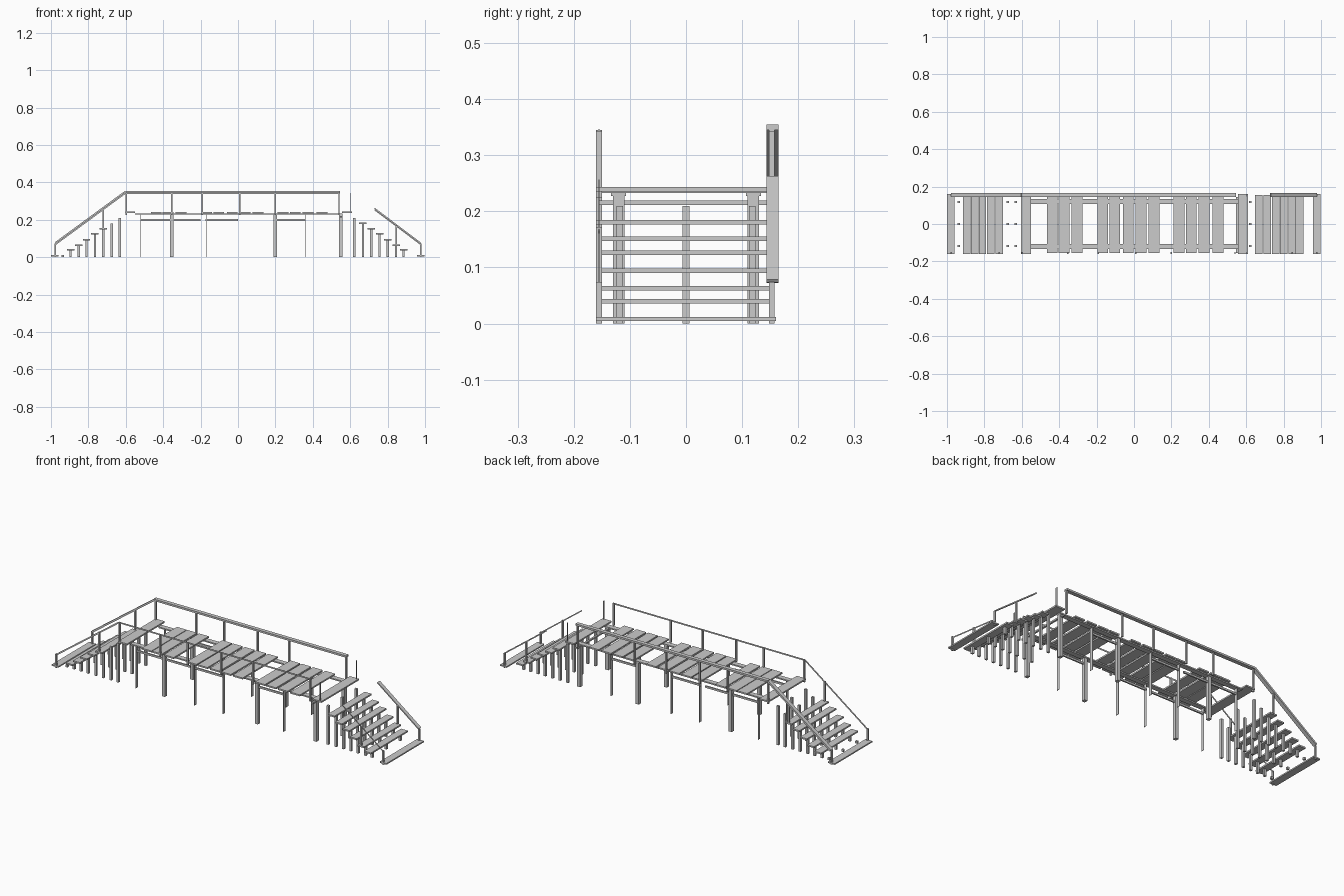
import bpy, bmesh
from mathutils import Vector


def box(name, x0, x1, y0, y1, z0, z1):
    bar(name, ((x0 + x1) / 2, (y0 + y1) / 2, z0), ((x0 + x1) / 2, (y0 + y1) / 2, z1), x1 - x0, y1 - y0)


def bar(name, a, b, w, d):
    # straight bar from a to b, width d across y, w in the xz plane
    a, b = Vector(a), Vector(b)
    t = (b - a).normalized()
    n = Vector((t.z, 0, -t.x)) * w / 2
    s = Vector((0, d / 2, 0))
    bm = bmesh.new()
    r = [[bm.verts.new(p + i * n + j * s) for i, j in ((-1, -1), (1, -1), (1, 1), (-1, 1))] for p in (a, b)]
    bm.faces.new(r[0][::-1])
    bm.faces.new(r[1])
    for i in range(4):
        j = (i + 1) % 4
        bm.faces.new((r[0][i], r[0][j], r[1][j], r[1][i]))
    bmesh.ops.recalc_face_normals(bm, faces=bm.faces)
    me = bpy.data.meshes.new(name)
    bm.to_mesh(me)
    bm.free()
    bpy.context.collection.objects.link(bpy.data.objects.new(name, me))


# deck planks, with gaps left by missing boards
for x in (-.437, -.375, -.305, -.167, -.103, -.031, .037, .107, .24, .306, .375, .449):
    box("deck_plank", x - .029, x + .029, -.155, .145, .233, .241)
for x in (-.577, .583):
    box("deck_end_plank", x - .027, x + .027, -.16, .16, .235, .243)

# long beams under the deck and lower braces
for y in (-.12, .12):
    box("deck_beam", -.55, .56, y - .0135, y + .0135, .227, .234)
    for x0, x1 in ((-.52, -.20), (-.175, 0), (.205, .36)):
        box("lower_brace", x0, x1, y - .004, y + .004, .194, .204)
    # main supports, and thin slats at the brace ends
    for x in (-.355, .2, .55):
        box("deck_post", x - .009, x + .009, y - .01, y + .01, 0, .228)
    for x in (-.52, -.17, 0, .36):
        box("thin_deck_post", x - .0008, x + .0008, y - .009, y + .009, 0, .228)
box("cross_joist", .545, .555, -.155, .145, .211, .219)

# stairs: treads on rows of three slim posts
right = [(.885, .04), (.845, .063), (.8, .094), (.757, .126), (.713, .151), (.668, .181)]
left = [(-.895, .04), (-.852, .063), (-.81, .094), (-.765, .126), (-.72, .151)]
for x, z in right + left:
    box("stair_tread", x - .02, x + .02, -.16, .155, z - .004, z + .004)
for x, z in right + left + [(.622, .213), (-.632, .213), (-.675, .183)]:
    for y in (-.118, 0, .118):
        box("stair_post", x - .006, x + .006, y - .006, y + .006, 0, z - .003)
for x in (-.98, .978):
    box("ground_tread", x - .02, x + .02, -.16, .16, .005, .012)
for y in (-.118, 0, .118):
    box("ground_stub", -.943, -.931, y - .006, y + .006, 0, .012)

# handrails: broad at the back, thin strips at the front
for y, d, w, drop in ((.154, .021, .01, 0), (-.155, .0015, .008, .007)):
    path = [(-.976, y, .076 - drop), (-.602, y, .35 - drop), (.545, y, .35 - drop)]
    for a, b in zip(path, path[1:]):
        bar("handrail", a, b, w, d)
    bar("stair_handrail", (.976, y, .076 - drop), (.73, y, .261 - drop), .006, d)

# railing posts on deck and stairs
for y in (-.155, .153):
    for x in (-.598, -.355, -.19, .01, .2, .54):
        box("rail_post", x - .004, x + .004, y - .005, y + .005, .225, .345)
    box("thin_rail_post", .5995, .601, y - .005, y + .005, .235, .342)
    for x, z0, z1 in ((-.976, 0, .074), (-.72, .15, .26), (.976, 0, .074), (.845, .06, .172)):
        box("stair_rail_post", x - .004, x + .004, y - .005, y + .005, z0, z1)
